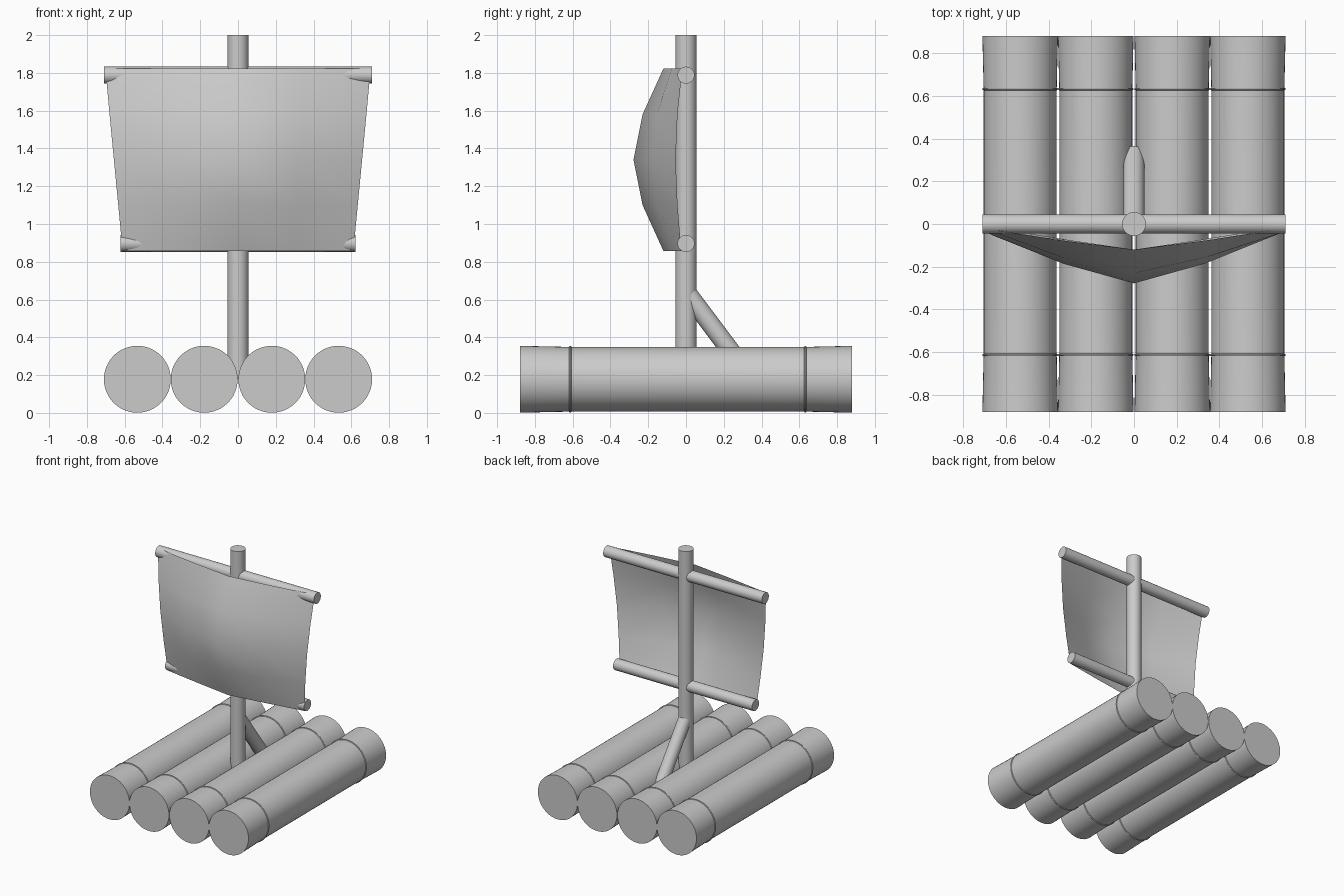
import bpy, bmesh, math
from mathutils import Vector

if "Cube" in bpy.data.objects:
    bpy.data.objects.remove(bpy.data.objects["Cube"])

def finish(name, bm, angle=40):
    me = bpy.data.meshes.new(name)
    bmesh.ops.recalc_face_normals(bm, faces=bm.faces[:])
    bm.to_mesh(me)
    bm.free()
    ob = bpy.data.objects.new(name, me)
    bpy.context.collection.objects.link(ob)
    bpy.ops.object.select_all(action='DESELECT')
    ob.select_set(True)
    bpy.context.view_layer.objects.active = ob
    bpy.ops.object.shade_smooth_by_angle(angle=math.radians(angle))
    return ob

def lathe(name, origin, direction, profile, closed=False, n=32):
    """Sweep (distance, radius) pairs around an axis; cap ends or close the loop."""
    bm = bmesh.new()
    rot = Vector((0, 0, 1)).rotation_difference(Vector(direction).normalized())
    rings = []
    for d, r in profile:
        rings.append([bm.verts.new(Vector(origin) + rot @ Vector(
            (r * math.cos(2 * math.pi * i / n), r * math.sin(2 * math.pi * i / n), d)))
            for i in range(n)])
    pairs = list(zip(rings, rings[1:]))
    if closed:
        pairs.append((rings[-1], rings[0]))
    else:
        bm.faces.new(rings[0])
        bm.faces.new(rings[-1])
    for a, b in pairs:
        for i in range(n):
            j = (i + 1) % n
            bm.faces.new((a[i], a[j], b[j], b[i]))
    return finish(name, bm)

def pole(name, a, b, r):
    d = Vector(b) - Vector(a)
    return lathe(name, a, d, [(0, r), (d.length, r)])

# Logs, slightly flared outside the rope bindings
LOG_Z = 0.178
for k, x in enumerate((-0.533, -0.179, 0.179, 0.533), 1):
    lathe(f"log_{k}", (x, 0, LOG_Z), (0, 1, 0),
          [(-0.88, 0.177), (-0.61, 0.171), (0.63, 0.171), (0.88, 0.177)], n=48)
    # Thin rope ring around each end
    for end, y in (("front", -0.613), ("back", 0.632)):
        ring = [(0.006 * math.cos(t * math.pi / 4), 0.171 + 0.006 * math.sin(t * math.pi / 4))
                for t in range(8)]
        lathe(f"rope_{end}_{k}", (x, y, LOG_Z), (0, 1, 0), ring, closed=True, n=48)

# Mast, yards and brace
pole("mast", (0, 0, 0.18), (0, 0, 2.0), 0.056)
pole("upper_yard", (-0.71, 0, 1.788), (0.71, 0, 1.788), 0.045)
pole("lower_yard", (-0.622, 0, 0.897), (0.622, 0, 0.897), 0.045)
pole("mast_brace", (0, 0.012, 0.627), (0, 0.325, 0.21), 0.05)

# Billowing sail: depth at the centre, half-way and edge columns of each row
rows = [(1.822, 0.702, (-0.12, -0.075, -0.02)),
        (1.58, 0.680, (-0.23, -0.155, -0.045)),
        (1.34, 0.657, (-0.278, -0.187, -0.055)),
        (1.10, 0.634, (-0.23, -0.155, -0.045)),
        (0.858, 0.611, (-0.12, -0.075, -0.025))]
bm = bmesh.new()
grid = [[bm.verts.new((w * c / 2, depth[abs(c)], z)) for c in range(-2, 3)]
        for z, w, depth in rows]
for a, b in zip(grid, grid[1:]):
    for i in range(4):
        bm.faces.new((a[i], b[i], b[i + 1], a[i + 1]))
sail = finish("sail", bm, 80)
# Front of the sail faces -y
if sail.data.polygons[0].normal.y > 0:
    sail.data.flip_normals()
